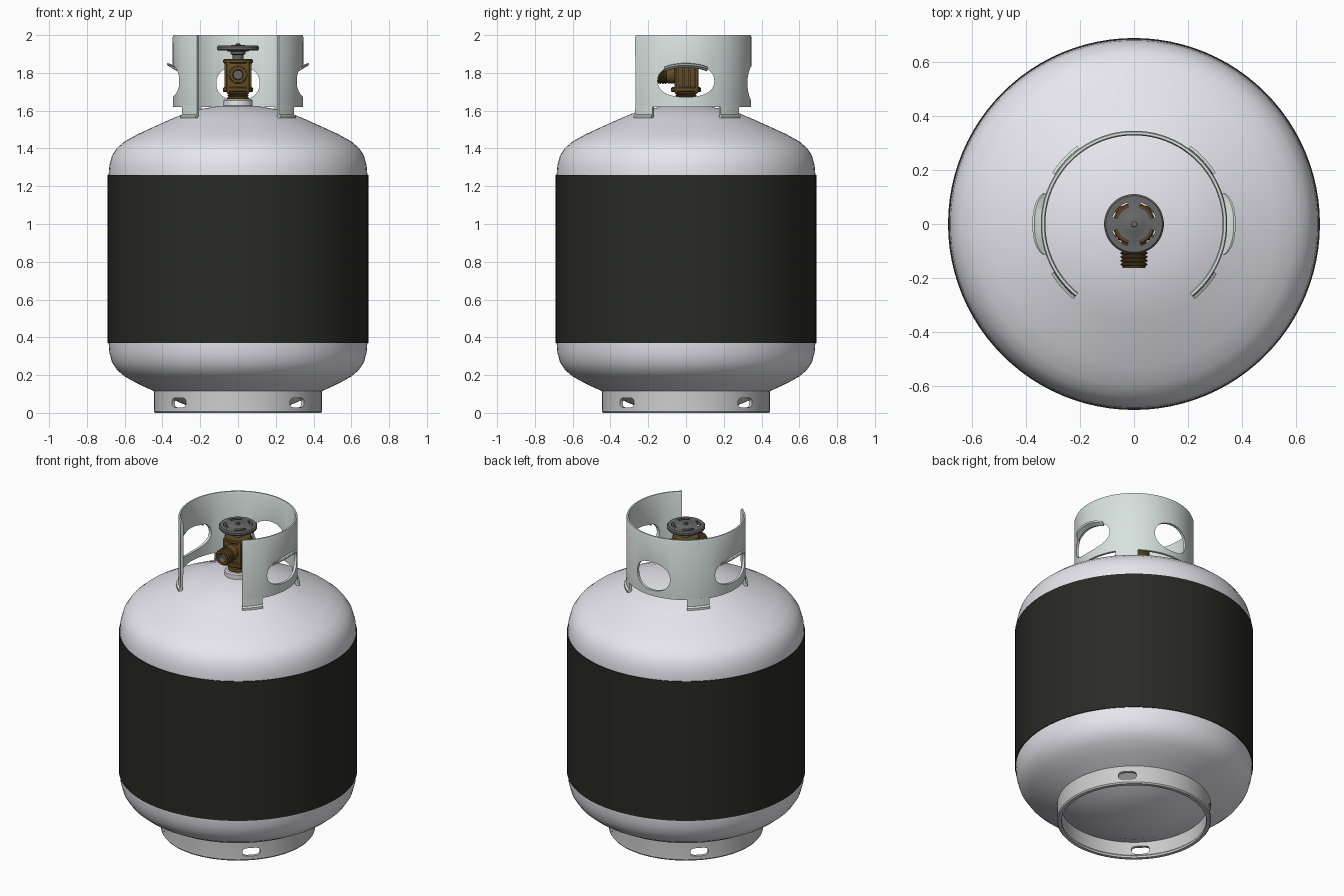
import bpy, bmesh
from math import sin, cos, pi, radians, copysign, sqrt, atan2
from mathutils import Matrix, Vector

if "Cube" in bpy.data.objects:
    bpy.data.objects.remove(bpy.data.objects["Cube"])


def material(name, rgb):
    m = bpy.data.materials.new(name)
    m.diffuse_color = (*rgb, 1)
    m.use_nodes = True
    m.node_tree.nodes["Principled BSDF"].inputs["Base Color"].default_value = m.diffuse_color
    return m


WHITE = material("white_paint", (0.80, 0.79, 0.85))
BLACK = material("black_sleeve", (0.022, 0.022, 0.018))
COLLAR = material("pale_green_paint", (0.68, 0.76, 0.73))
BRASS = material("brass", (0.13, 0.075, 0.018))
DARK = material("dark_grey", (0.14, 0.14, 0.14))


def finish(name, bm, mat=None):
    bmesh.ops.remove_doubles(bm, verts=bm.verts, dist=1e-5)
    bmesh.ops.recalc_face_normals(bm, faces=bm.faces)
    me = bpy.data.meshes.new(name)
    bm.to_mesh(me)
    bm.free()
    ob = bpy.data.objects.new(name, me)
    bpy.context.collection.objects.link(ob)
    if mat:
        me.materials.append(mat)
    return ob


def lathe(name, profile, mat=None, segs=64, a0=0, a1=360, closed=False, matrix=None):
    """Spin an (r, z) profile about z; a partial spin gets end caps."""
    bm = bmesh.new()
    full = a1 - a0 >= 360
    cols = []
    for i in range(segs if full else segs + 1):
        a = radians(a0 + (a1 - a0) * i / segs)
        cols.append([bm.verts.new((r * cos(a), r * sin(a), z)) for r, z in profile])
    n = len(profile)
    for i in range(segs):
        p, q = cols[i], cols[(i + 1) % len(cols)]
        for j in range(n if closed else n - 1):
            k = (j + 1) % n
            bm.faces.new((p[j], q[j], q[k], p[k]))
    if not full:
        bm.faces.new(cols[0])
        bm.faces.new(cols[-1])
    if matrix:
        bm.transform(matrix)
    return finish(name, bm, mat)


def rect(r0, r1, z0, z1):
    return [(r0, z0), (r1, z0), (r1, z1), (r0, z1)]


def hole_cutter(ru, rz, z, d0, d1, angle, power=1.0):
    """Elliptical prism running radially from d0 to d1."""
    bm = bmesh.new()
    pts = []
    for i in range(40):
        a = 2 * pi * i / 40
        u = ru * copysign(abs(cos(a)) ** power, cos(a))
        w = rz * copysign(abs(sin(a)) ** power, sin(a))
        pts.append(bm.verts.new((d0, u, z + w)))
    ext = bmesh.ops.extrude_face_region(bm, geom=[bm.faces.new(pts)])
    moved = [g for g in ext["geom"] if isinstance(g, bmesh.types.BMVert)]
    bmesh.ops.translate(bm, verts=moved, vec=(d1 - d0, 0, 0))
    if not any(len(f.verts) == 40 and abs(f.calc_center_median().x - d0) < 1e-5 for f in bm.faces):
        bm.faces.new(pts)
    bm.transform(Matrix.Rotation(radians(angle), 4, 'Z'))
    return finish("cutter", bm)


def cut(ob, cutters):
    bpy.context.view_layer.objects.active = ob
    for c in cutters:
        c.hide_render = True
        m = ob.modifiers.new("cut", 'BOOLEAN')
        m.operation, m.solver, m.object = 'DIFFERENCE', 'EXACT', c
        bpy.ops.object.modifier_apply(modifier=m.name)
        bpy.data.objects.remove(c)


def box(name, lo, hi, mat, bevel=0.0):
    bm = bmesh.new()
    lo, hi = Vector(lo), Vector(hi)
    bmesh.ops.create_cube(bm, size=1, matrix=Matrix.Translation((lo + hi) / 2)
                          @ Matrix.Diagonal((*(hi - lo), 1)))
    if bevel:
        bmesh.ops.bevel(bm, geom=bm.edges[:], offset=bevel, segments=2,
                        affect='EDGES', profile=0.5)
    return finish(name, bm, mat)


# Tank: the domed ends mirror each other about mid height
dome = [(0, 1.63), (0.10, 1.625), (0.19, 1.61), (0.28, 1.587), (0.36, 1.553),
        (0.445, 1.515), (0.53, 1.476), (0.60, 1.437), (0.64, 1.403),
        (0.667, 1.362), (0.681, 1.31), (0.685, 1.26)]
lathe("tank", dome + [(r, 1.63 - z) for r, z in reversed(dome)], WHITE, 96)

# Dark sleeve round the middle
lathe("sleeve", rect(0.675, 0.69, 0.37, 1.26), BLACK, 96, closed=True)

# Foot ring with a thicker bottom lip and four slots
foot = lathe("foot_ring", [(0.425, 0.14), (0.425, 0.02), (0.418, 0.012), (0.42, 0.0),
                           (0.44, 0.0), (0.446, 0.008), (0.445, 0.02), (0.445, 0.12)],
             None, 96, closed=True)
cut(foot, [hole_cutter(0.052, 0.026, 0.054, 0.3, 0.6, a, 0.6) for a in (45, 135, 225, 315)])

# Guard collar, open at the front, with two hand holes and a rear hole
guard = lathe("guard_collar", [(0.330, 1.62), (0.345, 1.62), (0.346, 1.99), (0.342, 2.0),
                               (0.333, 2.0), (0.329, 1.99)],
              COLLAR, 80, -51, 231, closed=True)
cut(guard, [hole_cutter(0.15, 0.085, 1.757, 0.2, 0.5, 0, 0.85),
            hole_cutter(0.15, 0.085, 1.757, 0.2, 0.5, 180, 0.85),
            hole_cutter(0.115, 0.09, 1.745, 0.2, 0.5, 90, 0.9)])

# Welded feet under the collar, flared at the bottom
tab = [(0.330, 1.63), (0.330, 1.575), (0.338, 1.562), (0.358, 1.560),
       (0.358, 1.573), (0.347, 1.58), (0.345, 1.63)]
for n, (a0, a1) in enumerate([(-51, -31), (32, 54), (126, 148), (211, 231)]):
    lathe(f"collar_foot_{n + 1}", tab, COLLAR, 8, a0, a1, closed=True)

# Finger lips bent outward over the hand holes, tapering to their ends
lip = [(0.332, 1.832), (0.346, 1.828), (0.372, 1.840), (0.377, 1.850),
       (0.370, 1.852), (0.346, 1.842), (0.332, 1.845)]
for side, mid in (("right", 0), ("left", 180)):
    ob = lathe(f"{side}_hand_lip", lip, COLLAR, 20, mid - 19, mid + 19, closed=True)
    for v in ob.data.vertices:
        r = sqrt(v.co.x ** 2 + v.co.y ** 2)
        t = abs(v.co.y / r) / sin(radians(19))
        new = 0.338 + (r - 0.338) * (1 - 0.55 * t ** 4)
        v.co.x *= new / r
        v.co.y *= new / r
        v.co.z -= 0.02 * t * t

# Neck boss
lathe("neck_boss", [(0, 1.60), (0.077, 1.60), (0.077, 1.655), (0.07, 1.663), (0, 1.663)], WHITE, 40)

# Valve body: threaded shank, block with side ribs, top and bottom flanges
lathe("valve_shank", [(0, 1.65), (0.058, 1.65), (0.058, 1.668), (0.05, 1.674), (0.058, 1.68),
                      (0.05, 1.686), (0.058, 1.692), (0.05, 1.70), (0, 1.70)], BRASS, 32)
box("valve_block", (-0.062, -0.062, 1.69), (0.062, 0.066, 1.865), BRASS, 0.012)
for n, (z0, z1) in enumerate([(1.698, 1.725), (1.85, 1.873)]):
    lathe(f"valve_flange_{n + 1}", [(0, z0), (0.074, z0), (0.079, z0 + 0.005),
                                    (0.079, z1 - 0.005), (0.074, z1), (0, z1)], BRASS, 40)
for s in (-1, 1):
    for n in range(4):
        y = -0.045 + n * 0.031
        box("valve_rib", (s * 0.064 - 0.008, y - 0.006, 1.72),
            (s * 0.064 + 0.008, y + 0.006, 1.852), BRASS)

# Threaded outlet facing the front, with a recessed bore
thread = []
for n in range(4):
    d = 0.102 + n * 0.014
    thread += [(0.043, d), (0.050, d + 0.004), (0.050, d + 0.008), (0.043, d + 0.012)]
to_front = Matrix.Translation((0, 0, 1.79)) @ Matrix.Rotation(pi / 2, 4, 'X')
lathe("valve_outlet", [(0, 0.04), (0.046, 0.04), (0.046, 0.09)] + thread
      + [(0.042, 0.163), (0.028, 0.163), (0.024, 0.155)], BRASS, 40, matrix=to_front)
lathe("outlet_bore", [(0.0, 0.13), (0.024, 0.13), (0.024, 0.156)], DARK, 32, matrix=to_front)

# Stem and hand wheel with four curved slots
lathe("valve_stem", [(0, 1.86), (0.028, 1.86), (0.028, 1.895), (0.04, 1.90),
                     (0.04, 1.92), (0, 1.92)], DARK, 32)
wheel = lathe("hand_wheel", [(0, 1.912), (0.05, 1.912), (0.06, 1.918), (0.105, 1.918),
                             (0.111, 1.925), (0.111, 1.937), (0.105, 1.944), (0.04, 1.944),
                             (0.035, 1.947), (0, 1.947)], DARK, 64)
cut(wheel, [lathe("slot", rect(0.066, 0.084, 1.88, 1.98), None, 12, a - 27, a + 27, closed=True)
            for a in (45, 135, 225, 315)])
lathe("wheel_screw", [(0, 1.94), (0.014, 1.94), (0.014, 1.952), (0.010, 1.955), (0, 1.955)], DARK, 24)

# Smooth shading with sharp edges kept
bpy.ops.object.select_all(action='DESELECT')
for ob in bpy.context.scene.objects:
    ob.select_set(True)
    bpy.context.view_layer.objects.active = ob
bpy.ops.object.shade_smooth_by_angle(angle=radians(35))
